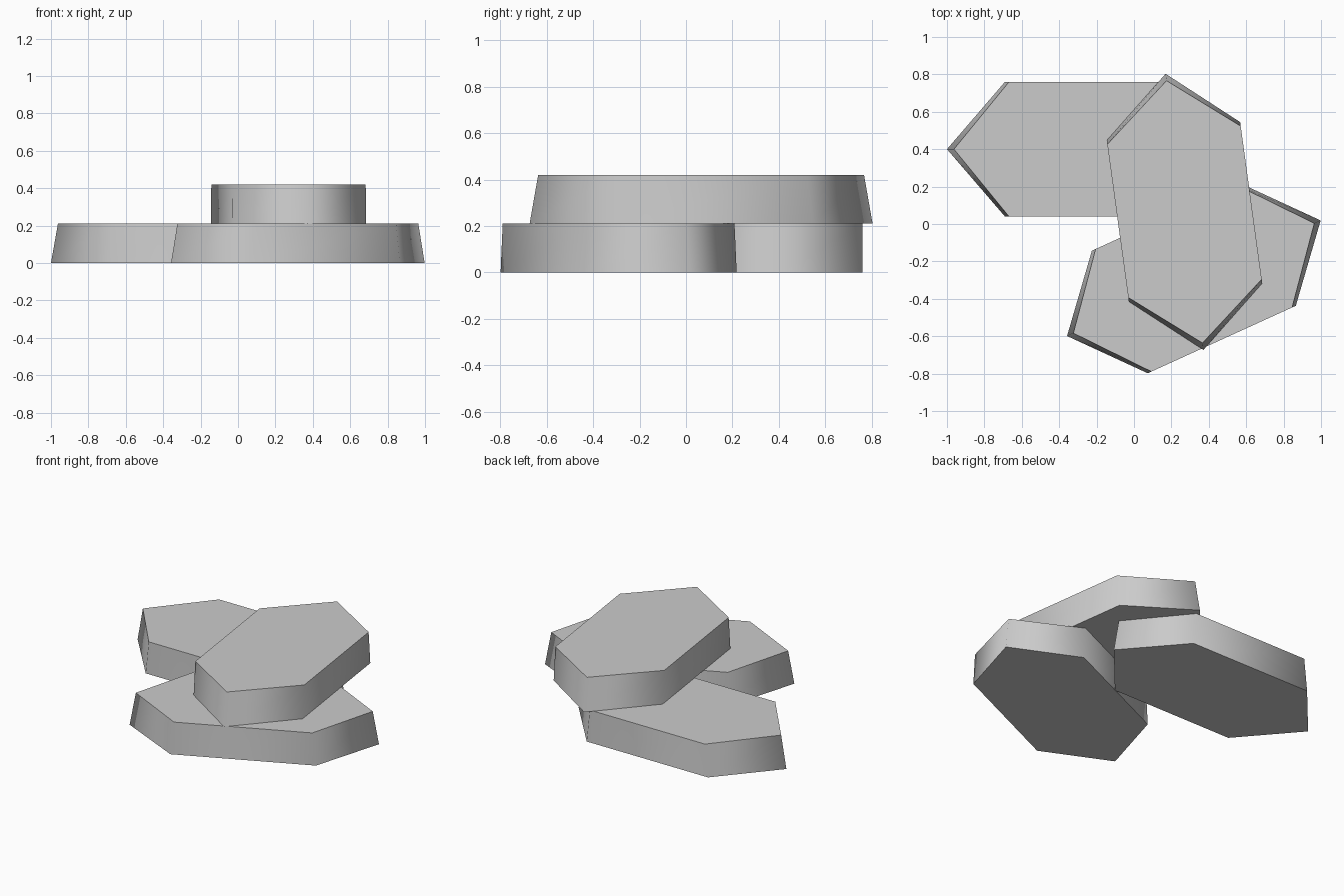
import bpy
import bmesh
from math import radians

if "Cube" in bpy.data.objects:
    bpy.data.objects.remove(bpy.data.objects["Cube"], do_unlink=True)

# Stone colour
stone_grey = bpy.data.materials.new("stone grey")
stone_grey.use_nodes = True
colour = (0.6, 0.6, 0.6, 1)
stone_grey.diffuse_color = colour
stone_grey.node_tree.nodes["Principled BSDF"].inputs["Base Color"].default_value = colour

TIP, CORNER, HALF_WIDTH, HEIGHT = 0.745, 0.435, 0.36, 0.21
TOP_SCALE = 0.95  # the slab narrows along its length only


def slab(name, x, y, z, angle):
    """Long six-sided slab with smooth walls and crisp cap edges."""
    outline = [(TIP, 0), (CORNER, HALF_WIDTH), (-CORNER, HALF_WIDTH),
               (-TIP, 0), (-CORNER, -HALF_WIDTH), (CORNER, -HALF_WIDTH)]
    bm = bmesh.new()
    base = bm.faces.new([bm.verts.new((px, py, 0)) for px, py in outline])
    top = bmesh.ops.extrude_face_region(bm, geom=[base], use_keep_orig=True)
    for v in [g for g in top["geom"] if isinstance(g, bmesh.types.BMVert)]:
        v.co.x *= TOP_SCALE
        v.co.z = HEIGHT
    bmesh.ops.recalc_face_normals(bm, faces=bm.faces)
    for face in bm.faces:
        face.smooth = True
        if len(face.verts) == len(outline):
            for edge in face.edges:
                edge.smooth = False
    mesh = bpy.data.meshes.new(name)
    bm.to_mesh(mesh)
    bm.free()
    mesh.materials.append(stone_grey)
    obj = bpy.data.objects.new(name, mesh)
    obj.location = (x, y, z)
    obj.rotation_euler.z = radians(angle)
    bpy.context.collection.objects.link(obj)


# Two slabs on the ground, a third resting across them
slab("back_lower_slab", -0.255, 0.40, 0, 0)
slab("front_lower_slab", 0.32, -0.29, 0, 24.5)
slab("upper_slab", 0.27, 0.065, HEIGHT, -82.2)
